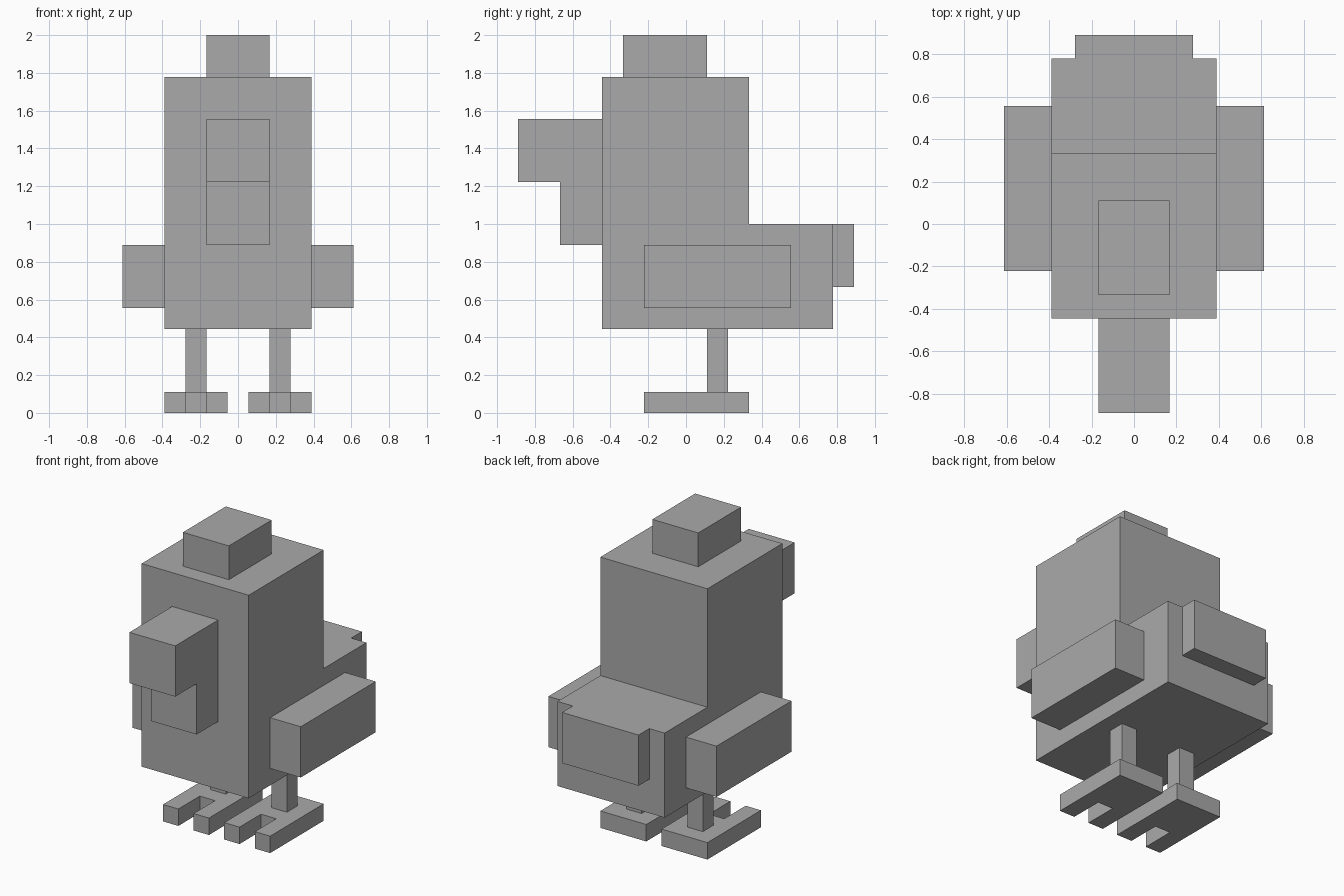
import bpy
import bmesh
from mathutils import Vector

cube = bpy.data.objects.get("Cube")
if cube:
    bpy.data.objects.remove(cube, do_unlink=True)

U = 1 / 9  # size of one block unit

grey = bpy.data.materials.new("plain grey")
grey.use_nodes = True
colour = (0.4, 0.4, 0.4, 1)
grey.diffuse_color = colour
grey.node_tree.nodes["Principled BSDF"].inputs["Base Color"].default_value = colour


def extrude_profile(name, points, direction):
    """Extrude a flat outline, given in block units, into a solid part."""
    bm = bmesh.new()
    face = bm.faces.new([bm.verts.new(Vector(p) * U) for p in points])
    result = bmesh.ops.extrude_face_region(bm, geom=[face], use_keep_orig=True)
    moved = [v for v in result["geom"] if isinstance(v, bmesh.types.BMVert)]
    bmesh.ops.translate(bm, verts=moved, vec=Vector(direction) * U)
    bmesh.ops.recalc_face_normals(bm, faces=bm.faces)
    mesh = bpy.data.meshes.new(name)
    bm.to_mesh(mesh)
    bm.free()
    mesh.materials.append(grey)
    obj = bpy.data.objects.new(name, mesh)
    bpy.context.collection.objects.link(obj)
    return obj


def side_profile(name, half_width, outline):
    """Part centred on x, from a (y, z) outline."""
    return extrude_profile(name, [(-half_width, y, z) for y, z in outline],
                           (2 * half_width, 0, 0))


def block(name, x, y, z):
    """Box from its ranges along each axis."""
    base = [(x[0], y[0], z[0]), (x[1], y[0], z[0]),
            (x[1], y[1], z[0]), (x[0], y[1], z[0])]
    return extrude_profile(name, base, (0, 0, z[1] - z[0]))


# Body with the low rear step, tail and crest
side_profile("body", 3.5, [(-4, 4), (7, 4), (7, 9), (3, 9), (3, 16), (-4, 16)])
block("tail", (-2.5, 2.5), (7, 8), (6, 9))
block("crest", (-1.5, 1.5), (-3, 1), (16, 18))

# Beak with the wattle hanging below it
side_profile("beak_and_wattle", 1.5,
             [(-4, 8), (-4, 14), (-8, 14), (-8, 11), (-6, 11), (-6, 8)])

# Wings, legs and two-toed feet on both sides
for side, s in (("left", 1), ("right", -1)):
    block(side + "_wing", (s * 3.5, s * 5.5), (-2, 5), (5, 8))
    block(side + "_leg", (s * 1.5, s * 2.5), (1, 2), (1, 4))
    foot = [(0.5, -2), (1.5, -2), (1.5, 0), (2.5, 0),
            (2.5, -2), (3.5, -2), (3.5, 3), (0.5, 3)]
    extrude_profile(side + "_foot", [(s * x, y, 0) for x, y in foot], (0, 0, 1))
